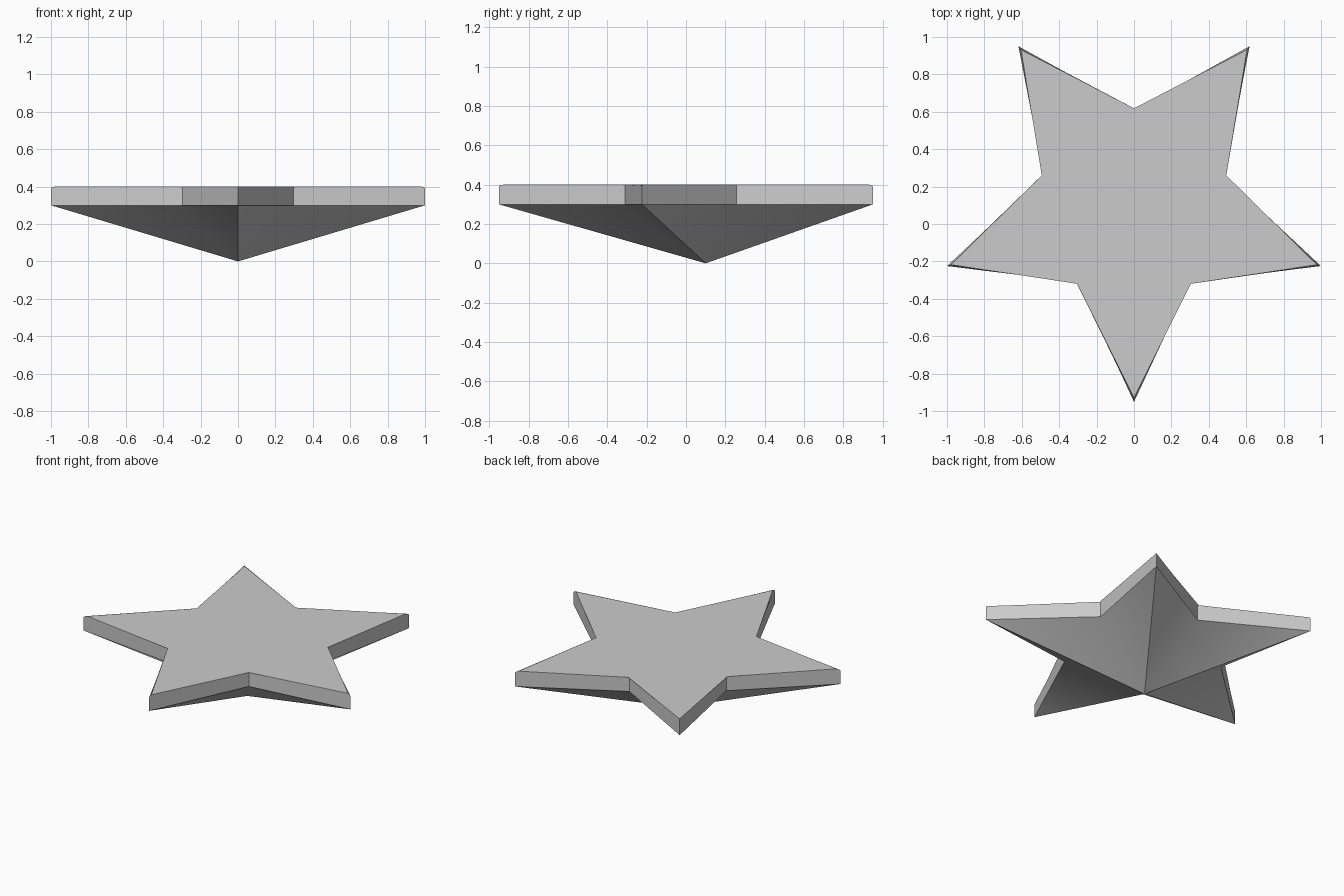
import bpy, bmesh
from math import cos, sin, pi

if "Cube" in bpy.data.objects:
    bpy.data.objects.remove(bpy.data.objects["Cube"])

CENTRE_Y, OUTER, INNER = 0.10, 1.051, 0.507
RIM_Z, TOP_Z = 0.30, 0.40

bm = bmesh.new()


def star_ring(z):
    ring = []
    for i in range(10):
        r = OUTER if i % 2 == 0 else INNER
        a = -pi / 2 + i * pi / 5
        ring.append(bm.verts.new((r * cos(a), CENTRE_Y + r * sin(a), z)))
    return ring


# Flat top, upright rim and faceted underside meeting at a point
low, high = star_ring(RIM_Z), star_ring(TOP_Z)
apex = bm.verts.new((0, CENTRE_Y, 0))
top = bm.faces.new(high)
for i in range(10):
    j = (i + 1) % 10
    bm.faces.new((low[i], low[j], high[j], high[i]))
    bm.faces.new((low[j], low[i], apex))

# Softened top edge
bmesh.ops.bevel(bm, geom=list(top.edges), offset=0.01, segments=3,
                profile=0.5, affect='EDGES', clamp_overlap=True)
bmesh.ops.recalc_face_normals(bm, faces=bm.faces)

mesh = bpy.data.meshes.new("star")
bm.to_mesh(mesh)
bm.free()
star = bpy.data.objects.new("star", mesh)
bpy.context.collection.objects.link(star)
bpy.context.view_layer.objects.active = star
star.select_set(True)
bpy.ops.object.shade_smooth_by_angle(angle=0.56)
